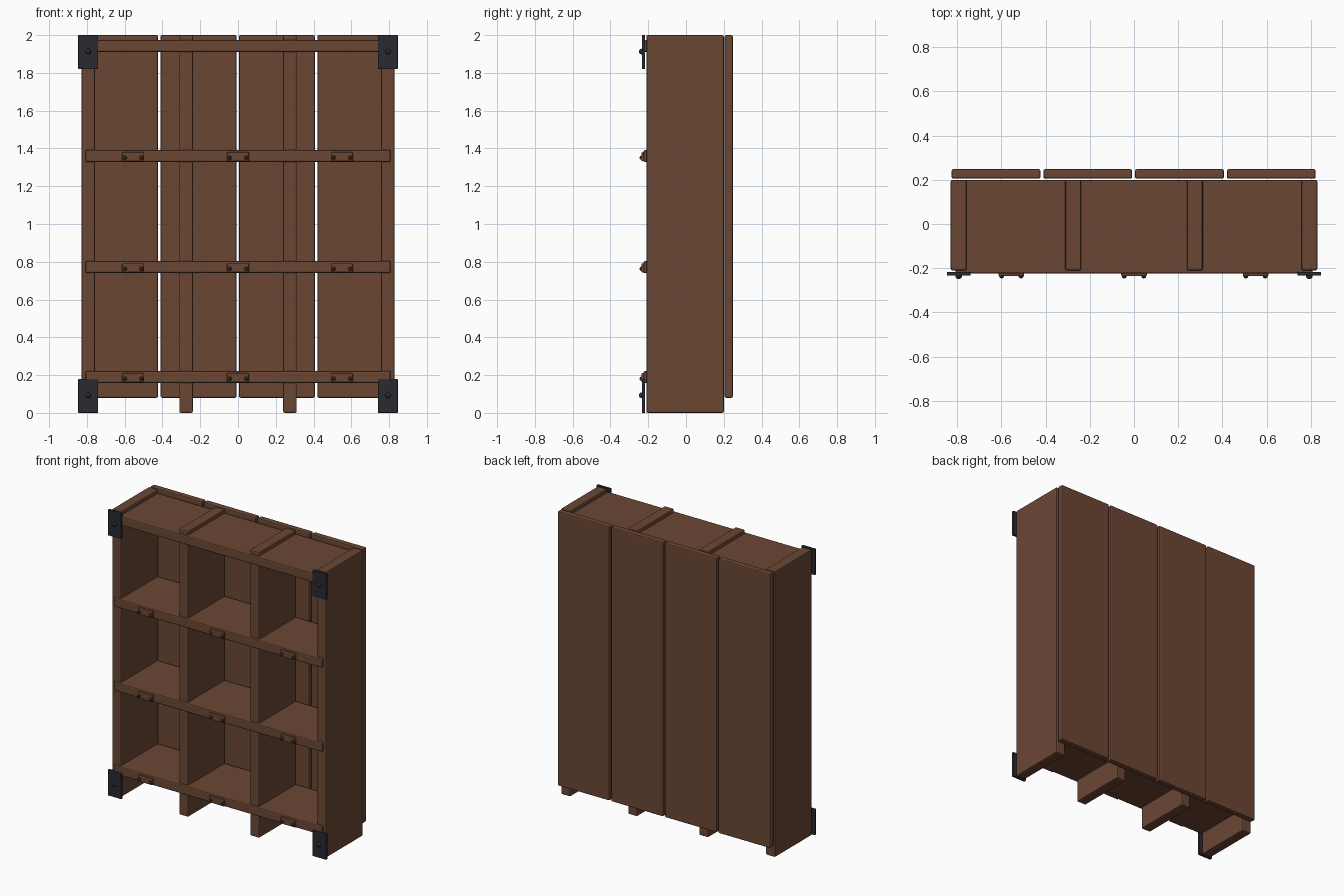
import bpy
from math import pi

cube = bpy.data.objects.get("Cube")
if cube:
    bpy.data.objects.remove(cube, do_unlink=True)


def material(name, rgb):
    m = bpy.data.materials.new(name)
    m.use_nodes = True
    m.diffuse_color = (*rgb, 1)
    m.node_tree.nodes["Principled BSDF"].inputs["Base Color"].default_value = (*rgb, 1)
    return m


wood = material("brown wood", (0.147, 0.062, 0.034))
iron = material("dark iron", (0.022, 0.024, 0.032))
rivet = material("dark rivet", (0.03, 0.018, 0.014))


def finish(obj, name, mat, bevel):
    obj.name = name
    obj.data.materials.append(mat)
    if bevel:
        mod = obj.modifiers.new("soft edges", 'BEVEL')
        mod.width = bevel
        mod.segments = 2
    return obj


def box(name, x, y, z, mat, bevel=0.008):
    """Box from (low, high) ranges on each axis."""
    centre = [(a + b) / 2 for a, b in (x, y, z)]
    bpy.ops.mesh.primitive_cube_add(size=1, location=centre)
    obj = bpy.context.object
    obj.scale = [b - a for a, b in (x, y, z)]
    bpy.ops.object.transform_apply(location=False, rotation=False, scale=True)
    return finish(obj, name, mat, bevel)


def stud(name, x, y, z, radius, depth, mat):
    """Domed rivet head facing the front."""
    bpy.ops.mesh.primitive_uv_sphere_add(segments=12, ring_count=8, radius=1,
                                         location=(x, y, z), rotation=(pi / 2, 0, 0))
    obj = bpy.context.object
    obj.scale = (radius, radius, depth)
    finish(obj, name, mat, 0)
    bpy.ops.object.shade_smooth()


# Uprights
for i, x in enumerate((-0.793, -0.275, 0.275, 0.793)):
    box(f"upright_{i + 1}", (x - 0.036, x + 0.036), (-0.21, 0.2), (0, 2), wood)

# Shelves, with riveted cleats on the lower three
for i, z in enumerate((0.19, 0.772, 1.36, 1.942)):
    box(f"shelf_{i + 1}", (-0.808, 0.808), (-0.225, 0.2), (z - 0.032, z + 0.032), wood)
    if i == 3:
        continue
    for x in (-0.555, 0, 0.55):
        box("shelf_cleat", (x - 0.058, x + 0.058), (-0.236, -0.22),
            (z - 0.028, z + 0.02), wood, 0.005)
        for dx in (-0.044, 0.044):
            stud("cleat_rivet", x + dx, -0.236, z - 0.009, 0.011, 0.01, rivet)

# Back planks
for i in range(4):
    x = -0.825 + i * 0.415
    box(f"back_plank_{i + 1}", (x, x + 0.402), (0.205, 0.248), (0.08, 2), wood)

# Corner plates
for side in (-1, 1):
    for low in (0, 1.82):
        x = side * 0.793
        box("corner_plate", (x - 0.053, x + 0.053), (-0.234, -0.216),
            (low, low + 0.18), iron, 0.003)
        stud("corner_stud", x, -0.235, low + 0.093, 0.015, 0.014, iron)
